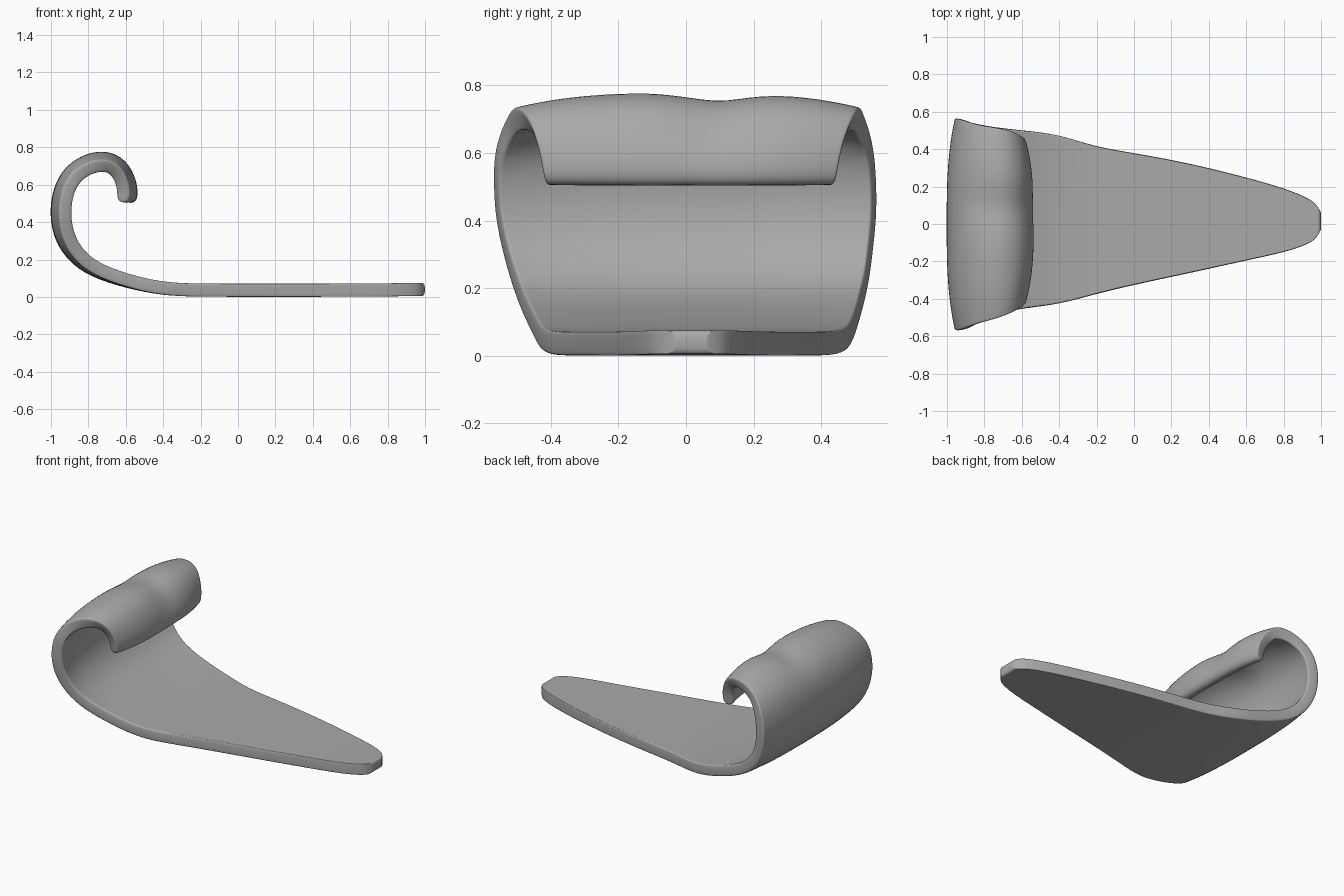
import bpy
import bmesh
import math
from mathutils import Vector

default_cube = bpy.data.objects.get("Cube")
if default_cube:
    bpy.data.objects.remove(default_cube, do_unlink=True)

THICKNESS = 0.07
COLUMNS = 16

# Stations from the rounded tip to the curled lip: x, z, left edge y, right edge y
STATIONS = [
    (1.0, .04, .06, -.03), (.98, .04, .1, -.07), (.94, .04, .135, -.105),
    (.82, .038, .187, -.148), (.6, .036, .25, -.195), (.3, .036, .325, -.262),
    (0, .036, .38, -.325), (-.22, .036, .415, -.378), (-.4, .042, .48, -.43),
    (-.59, .08, .5, -.45), (-.78, .14, .52, -.485), (-.88, .215, .54, -.515),
    (-.943, .305, .55, -.54), (-.968, .405, .56, -.56), (-.968, .5, .56, -.565),
    (-.946, .595, .555, -.565), (-.9, .67, .54, -.545), (-.84, .715, .525, -.525),
    (-.775, .742, .515, -.51), (-.705, .747, .505, -.49), (-.64, .722, .49, -.465),
    (-.592, .662, .465, -.44), (-.567, .58, .445, -.42), (-.572, .5, .435, -.41),
]


def smoothstep(low, high, value):
    t = min(max((value - low) / (high - low), 0), 1)
    return t * t * (3 - 2 * t)


def outward_normal(index):
    """Outer side of the profile at a station, in the xz plane."""
    before = STATIONS[max(index - 1, 0)]
    after = STATIONS[min(index + 1, len(STATIONS) - 1)]
    tangent = Vector((after[0] - before[0], 0, after[1] - before[1])).normalized()
    return Vector((-tangent.z, 0, tangent.x))


def sheet_row(bm, index):
    """One row of vertices across the sheet, bowed inward at its edges."""
    x, z, left, right = STATIONS[index]
    normal = outward_normal(index)
    curl = smoothstep(8, 13, index)
    roll = smoothstep(15, 18, index) * (1 - smoothstep(20, 23, index))
    row = []
    for column in range(COLUMNS + 1):
        t = math.sin((column / COLUMNS - 0.5) * math.pi)
        y = (left + right) / 2 + t * (left - right) / 2
        bow = 0.045 * curl * abs(t) ** 3
        dent = 0.03 * roll * math.exp(-((y - 0.09) / 0.1) ** 2)
        point = Vector((x, y, z)) - normal * (bow + dent)
        row.append(bm.verts.new(point))
    return row


# Curled sheet
bm = bmesh.new()
rows = [sheet_row(bm, index) for index in range(len(STATIONS))]
for first, second in zip(rows, rows[1:]):
    for column in range(COLUMNS):
        bm.faces.new((first[column], first[column + 1],
                      second[column + 1], second[column]))
bmesh.ops.recalc_face_normals(bm, faces=bm.faces)
mesh = bpy.data.meshes.new("curled_sheet")
bm.to_mesh(mesh)
bm.free()
sheet = bpy.data.objects.new("curled_sheet", mesh)
bpy.context.collection.objects.link(sheet)

# Body thickness and rounded rim
solid = sheet.modifiers.new("thickness", "SOLIDIFY")
solid.thickness = THICKNESS
solid.offset = 0
solid.use_even_offset = True
rounding = sheet.modifiers.new("rounding", "SUBSURF")
rounding.levels = 2
rounding.render_levels = 2

# Plain grey
grey = bpy.data.materials.new("plain_grey")
grey.use_nodes = True
colour = (0.4, 0.4, 0.4, 1)
grey.diffuse_color = colour
shader = grey.node_tree.nodes["Principled BSDF"]
shader.inputs["Base Color"].default_value = colour
shader.inputs["Roughness"].default_value = 0.6
mesh.materials.append(grey)

# Smooth shading
bpy.context.view_layer.objects.active = sheet
sheet.select_set(True)
bpy.ops.object.shade_smooth()
